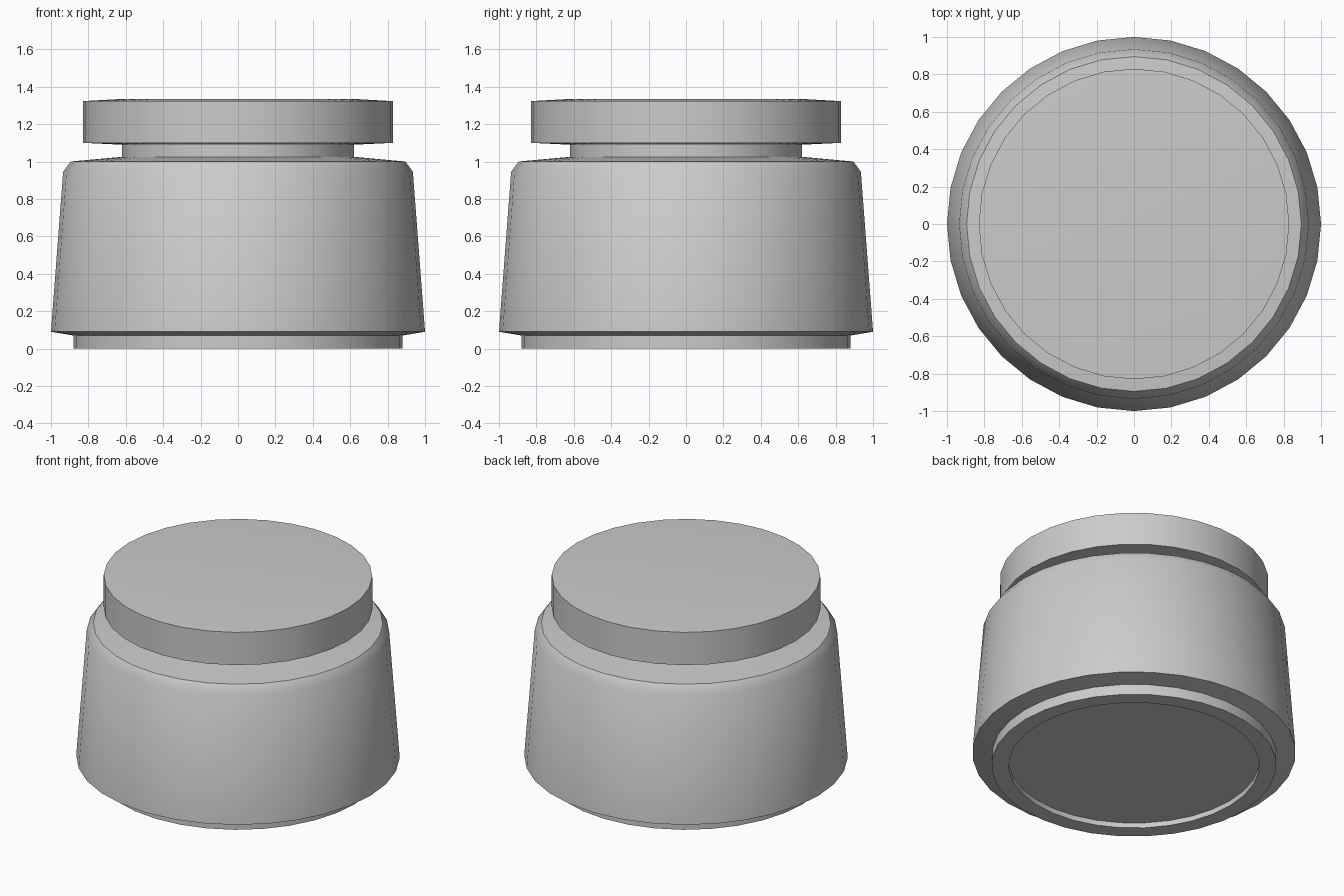
import bpy, bmesh
from math import cos, sin, pi, radians

if "Cube" in bpy.data.objects:
    bpy.data.objects.remove(bpy.data.objects["Cube"])

SIDES = 32


def lathe(name, profile):
    """Revolve (radius, z) points around z; radius 0 makes a closing pole."""
    bm = bmesh.new()
    rings = []
    for r, z in profile:
        if r == 0:
            rings.append([bm.verts.new((0, 0, z))] * SIDES)
        else:
            rings.append([bm.verts.new((r * cos(2 * pi * i / SIDES),
                                        r * sin(2 * pi * i / SIDES), z))
                          for i in range(SIDES)])
    for a, b in zip(rings, rings[1:]):
        for i in range(SIDES):
            j = (i + 1) % SIDES
            quad = list(dict.fromkeys([a[i], a[j], b[j], b[i]]))
            bm.faces.new(quad)
    bmesh.ops.recalc_face_normals(bm, faces=bm.faces)
    mesh = bpy.data.meshes.new(name)
    bm.to_mesh(mesh)
    bm.free()
    obj = bpy.data.objects.new(name, mesh)
    bpy.context.collection.objects.link(obj)
    bpy.ops.object.select_all(action='DESELECT')
    obj.select_set(True)
    bpy.context.view_layer.objects.active = obj
    bpy.ops.object.shade_smooth_by_angle(angle=radians(40))
    return obj


# jar body: recessed base, foot ring, tapered wall, chamfered shoulder, neck
lathe("jar_body", [(0, 0.035), (0.775, 0.035), (0.775, 0), (0.88, 0),
                   (0.88, 0.07), (1.0, 0.09), (0.935, 0.945), (0.895, 1.0),
                   (0.62, 1.025), (0.62, 1.09)])

# lid: sloped underside, straight rim, very slightly domed top
lathe("lid", [(0.62, 1.09), (0.83, 1.10), (0.83, 1.323),
              (0.65, 1.333), (0, 1.335)])
